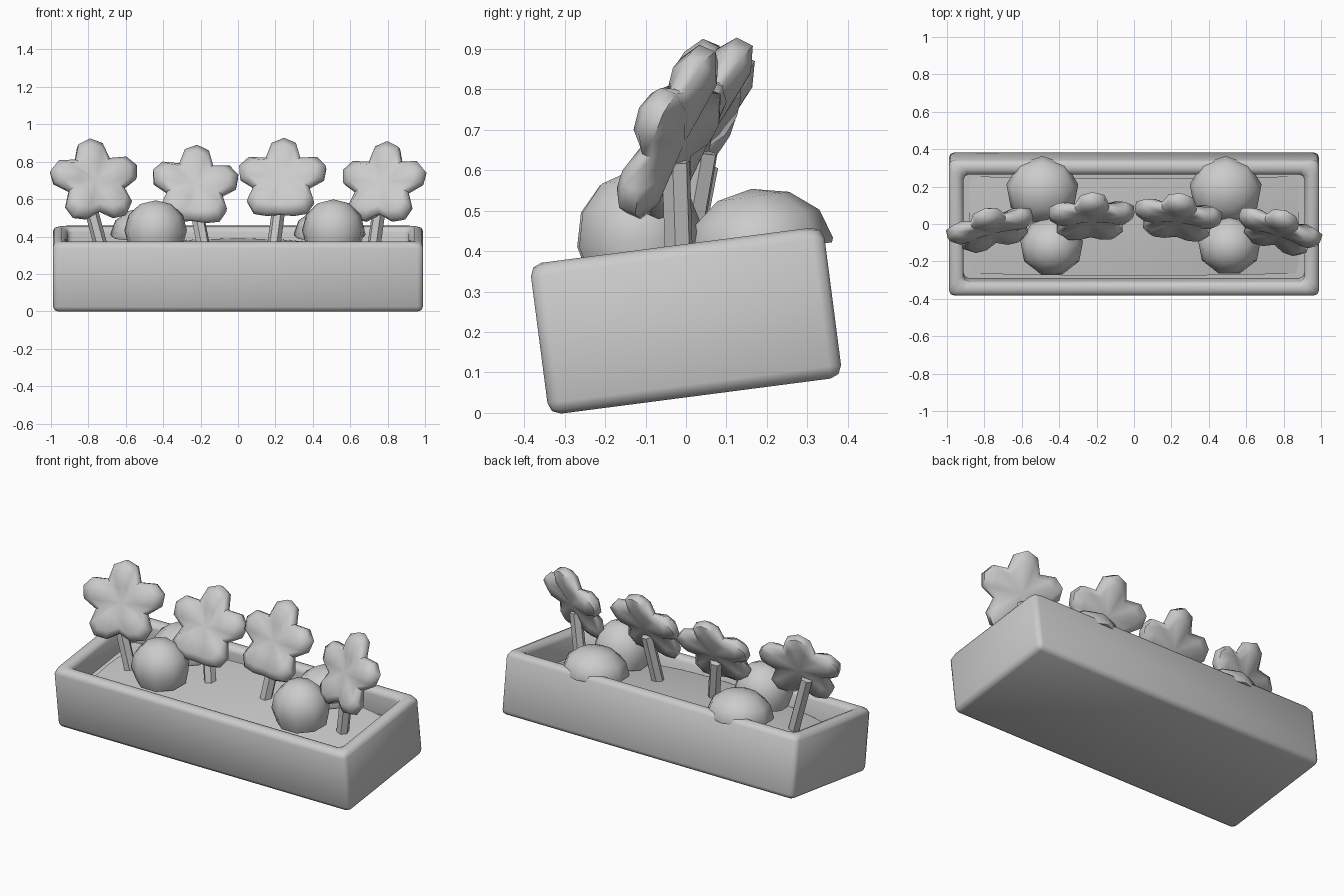
import bpy, bmesh, math
from mathutils import Matrix, Vector

if "Cube" in bpy.data.objects:
    bpy.data.objects.remove(bpy.data.objects["Cube"])

TILT = math.radians(7.4)
BOX = Matrix.Translation((0, 0, 0.228)) @ Matrix.Rotation(TILT, 4, 'X')


def finish(name, bm, matrix, angle):
    bmesh.ops.recalc_face_normals(bm, faces=bm.faces)
    bm.transform(matrix)
    me = bpy.data.meshes.new(name)
    bm.to_mesh(me)
    bm.free()
    ob = bpy.data.objects.new(name, me)
    bpy.context.collection.objects.link(ob)
    bpy.ops.object.select_all(action='DESELECT')
    ob.select_set(True)
    bpy.context.view_layer.objects.active = ob
    bpy.ops.object.shade_smooth_by_angle(angle=math.radians(angle))
    return ob


# Tilted trough: box with a recessed top and rounded edges
bm = bmesh.new()
bmesh.ops.create_cube(bm, size=1, matrix=Matrix.Diagonal((1.98, 0.732, 0.376, 1)))
top = max(bm.faces, key=lambda f: f.calc_center_median().z)
bmesh.ops.inset_region(bm, faces=[top], thickness=0.11)
ext = bmesh.ops.extrude_discrete_faces(bm, faces=[top])['faces'][0]
bmesh.ops.translate(bm, verts=ext.verts, vec=(0, 0, -0.15))
edges = [e for e in bm.edges if e not in set(ext.edges)]
bmesh.ops.bevel(bm, geom=edges, offset=0.03, segments=2, profile=0.5, affect='EDGES')
finish("planter_box", bm, BOX, 60)

# Mounded soil, high in the middle and falling away at the ends
bm = bmesh.new()
bmesh.ops.create_grid(bm, x_segments=8, y_segments=2, size=1)
for v in bm.verts:
    v.co = (v.co.x * 0.88, v.co.y * 0.262, 0.145 - 0.095 * v.co.x ** 2 - 0.015 * abs(v.co.y))
finish("soil", bm, BOX, 30)


# Round low-poly bushes, two in front and two behind, cut flat underneath
def bush(name, loc, size, cut):
    bm = bmesh.new()
    bmesh.ops.create_uvsphere(bm, u_segments=9, v_segments=6, radius=1)
    geom = bm.verts[:] + bm.edges[:] + bm.faces[:]
    bmesh.ops.bisect_plane(bm, geom=geom, plane_co=(0, 0, cut), plane_no=(0, 0, -1),
                           clear_outer=True)
    bmesh.ops.holes_fill(bm, edges=[e for e in bm.edges if e.is_boundary])
    finish(name, bm, Matrix.Translation(loc) @ Matrix.Rotation(TILT, 4, 'X')
           @ Matrix.Diagonal((*size, 1)), 60)


bush("front_bush_left", (-0.44, -0.12, 0.43), (0.17, 0.16, 0.165), -0.5)
bush("front_bush_right", (0.51, -0.115, 0.43), (0.17, 0.16, 0.17), -0.5)
bush("back_bush_left", (-0.49, 0.18, 0.41), (0.195, 0.185, 0.145), -0.08)
bush("back_bush_right", (0.49, 0.18, 0.41), (0.195, 0.185, 0.145), -0.08)


# Five-petalled puffy flower in local XY, facing +Z; low > 0 swells the lower petals
def flower(name, loc, yaw, roll, lean, width, low):
    bm = bmesh.new()
    rings = []
    for scale, z in ((0.4, 0.04), (0.8, 0.052), (1.0, 0.02), (1.0, -0.025), (0.75, -0.05)):
        ring = []
        for p in range(5):
            for da, r, zf in ((-36, 0.155, 0.6), (-17, 0.22, 0.9), (0, 0.24, 1), (17, 0.22, 0.9)):
                if p == 3 and da == -36:
                    r += 0.05 * low  # web between the two lower petals
                a = math.radians(90 + 72 * p + da)
                ring.append(bm.verts.new((r * scale * math.cos(a), r * scale * math.sin(a), z * zf)))
        rings.append(ring)
    for a, b in zip(rings, rings[1:]):
        for i in range(20):
            j = (i + 1) % 20
            bm.faces.new((a[i], a[j], b[j], b[i]))
    for ring, z in ((rings[0], 0.03), (rings[-1], -0.035)):
        c = bm.verts.new((0, 0, z))
        for i in range(20):
            bm.faces.new((c, ring[i], ring[(i + 1) % 20]))
    m = (Matrix.Translation(loc) @ Matrix.Rotation(math.radians(yaw), 4, 'Z')
         @ Matrix.Rotation(math.radians(90 - lean), 4, 'X')
         @ Matrix.Rotation(math.radians(roll), 4, 'Z') @ Matrix.Diagonal((width, 1, 1, 1)))
    finish(name, bm, m, 60)


# Six-sided stem between two points
def stem(name, a, b):
    a, b = Vector(a), Vector(b)
    bm = bmesh.new()
    bmesh.ops.create_cone(bm, cap_ends=True, segments=6, radius1=0.036, radius2=0.036,
                          depth=(b - a).length)
    finish(name, bm, Matrix.Translation((a + b) / 2)
           @ (b - a).to_track_quat('Z', 'Y').to_matrix().to_4x4(), 40)


# name, flower centre, yaw, roll, lean, width, web, stem foot x, stem top x
for name, loc, yaw, roll, lean, width, low, foot, tip in (
        ("far_left", (-0.763, -0.025, 0.695), 13, 3, 22, 1.03, 0.3, -0.72, -0.81),
        ("mid_left", (-0.23, 0.035, 0.67), 3, -4, 28, 1.0, 1, -0.175, -0.235),
        ("mid_right", (0.235, 0.035, 0.705), -7, 0, 27, 1.02, 1, 0.185, 0.23),
        ("far_right", (0.775, -0.035, 0.68), -18, 0, 22, 1.0, 0.3, 0.72, 0.765)):
    flower("flower_" + name, loc, yaw, roll, lean, width, low)
    stem("stem_" + name, (foot, -0.015, 0.30), (tip, loc[1] + 0.01, loc[2] - 0.06))
